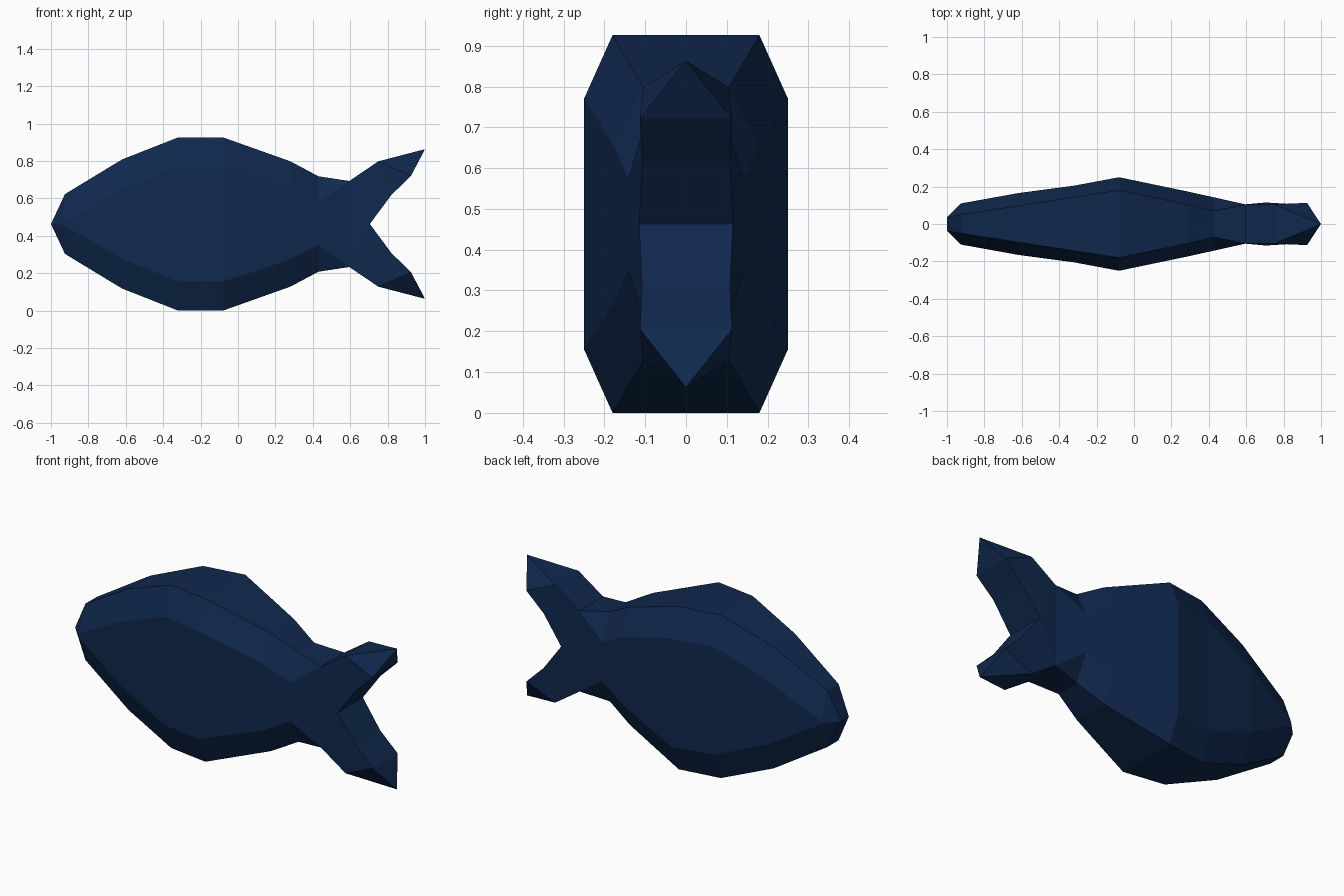
import bpy, bmesh

if "Cube" in bpy.data.objects:
    bpy.data.objects.remove(bpy.data.objects["Cube"])

MID = 0.465  # height of the horizontal symmetry plane

navy = bpy.data.materials.new("navy blue")
navy.diffuse_color = (0.005, 0.021, 0.075, 1)
navy.use_nodes = True
navy.node_tree.nodes["Principled BSDF"].inputs["Base Color"].default_value = navy.diffuse_color


def finish(name, bm):
    """Weld the seams, orient the faces and make a flat-shaded object."""
    bmesh.ops.remove_doubles(bm, verts=bm.verts, dist=0.0005)
    bmesh.ops.recalc_face_normals(bm, faces=bm.faces)
    mesh = bpy.data.meshes.new(name)
    bm.to_mesh(mesh)
    bm.free()
    mesh.materials.append(navy)
    obj = bpy.data.objects.new(name, mesh)
    bpy.context.collection.objects.link(obj)
    return obj


# Sections along the fish: x, half height, back half width, shoulder half height, side half width
sections = [
    (-1.00, 0.000, 0.035, 0.000, 0.035),
    (-0.925, 0.160, 0.050, 0.010, 0.110),
    (-0.62, 0.345, 0.097, 0.185, 0.165),
    (-0.32, 0.463, 0.143, 0.307, 0.205),
    (-0.08, 0.463, 0.180, 0.307, 0.250),
    (0.28, 0.335, 0.105, 0.190, 0.175),
    (0.43, 0.255, 0.070, 0.110, 0.142),
    (0.595, 0.230, 0.105, 0.230, 0.105),
]

# Body: octagonal sections joined into a chunky faceted shell
bm = bmesh.new()
rings = []
for x, h, wt, s, w in sections:
    outline = [(wt, h), (w, s), (w, -s), (wt, -h), (-wt, -h), (-w, -s), (-w, s), (-wt, h)]
    rings.append([bm.verts.new((x, y, MID + z)) for y, z in outline])
for a, b in zip(rings, rings[1:]):
    for i in range(8):
        j = (i + 1) % 8
        bm.faces.new((a[i], a[j], b[j], b[i]))
finish("body", bm)

# Tail fin: one lobe as x, height above the middle, half width; mirrored for the lower lobe
root, top, inner, tip, notch, low = range(6)
lobe = [(0.595, 0.230, 0.105), (0.75, 0.335, 0.105), (0.82, 0.155, 0.108),
        (1.00, 0.400, 0.0), (0.705, 0.0, 0.115), (0.925, 0.258, 0.113)]
bm = bmesh.new()
for flip in (1, -1):
    near, far = [[bm.verts.new((x, side * y, MID + flip * z)) for x, z, y in lobe]
                 for side in (-1, 1)]
    bm.verts.index_update()
    for v in (near, far):
        for face in ((root, top, inner, notch), (top, low, inner), (top, tip, low)):
            bm.faces.new([v[i] for i in face])
    for i, j in ((root, top), (top, tip), (tip, low), (low, inner), (inner, notch)):
        bm.faces.new((near[i], near[j], far[j], far[i]))
# Triangles that close each flank between the two lobes
for side in (-1, 1):
    bm.faces.new([bm.verts.new((x, side * y, MID + z)) for x, z, y in
                  (lobe[root], lobe[notch], (0.595, -0.230, 0.105))])
bmesh.ops.remove_doubles(bm, verts=bm.verts, dist=0.0005)
bmesh.ops.dissolve_degenerate(bm, edges=bm.edges, dist=0.0005)
finish("tail_fin", bm)

# Stand the fish exactly on the ground
for obj in bpy.context.collection.objects:
    obj.location.z = 0.463 - MID
